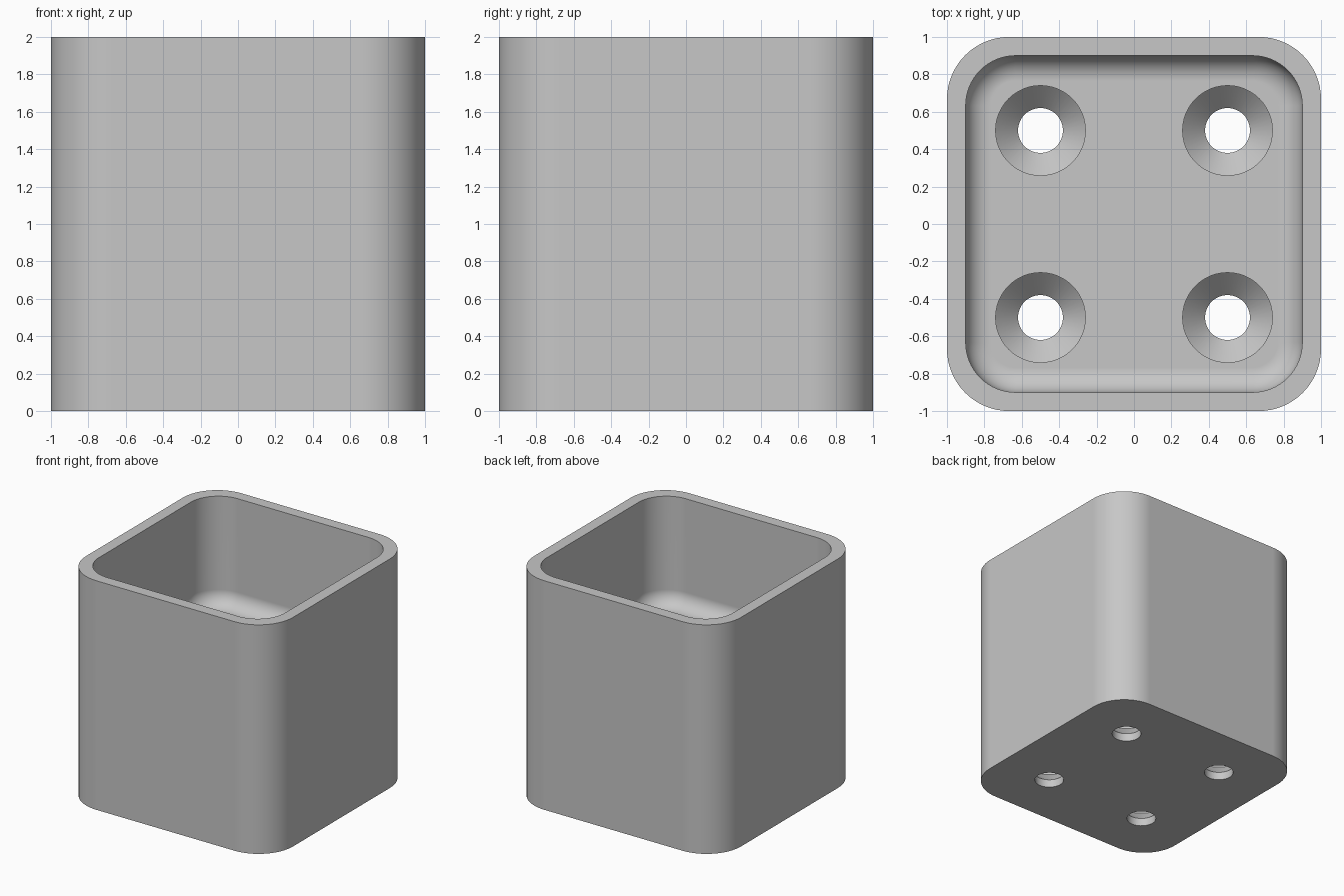
import bpy, bmesh, math

cube = bpy.data.objects.get("Cube")
if cube:
    bpy.data.objects.remove(cube, do_unlink=True)

FLOOR = 1.05      # height of the inner floor
FILLET = 0.133    # rounding where the walls meet the floor
ARC = 16          # segments per rounded corner

grey = bpy.data.materials.new("light_grey")
grey.use_nodes = True
colour = (0.57, 0.57, 0.57, 1)
grey.diffuse_color = colour
grey.node_tree.nodes["Principled BSDF"].inputs["Base Color"].default_value = colour


def rounded_square(half, radius, z):
    """Points of a square outline with round corners."""
    points = []
    c = half - radius
    for k, (sx, sy) in enumerate([(1, 1), (-1, 1), (-1, -1), (1, -1)]):
        for i in range(ARC + 1):
            a = math.pi / 2 * (k + i / ARC)
            points.append((sx * c + radius * math.cos(a),
                           sy * c + radius * math.sin(a), z))
    return points


def circle(x, y, radius, z, n=48):
    return [(x + radius * math.cos(2 * math.pi * i / n),
             y + radius * math.sin(2 * math.pi * i / n), z) for i in range(n)]


def loft(bm, outlines):
    """Skin a closed solid through a stack of outlines."""
    rings = [[bm.verts.new(p) for p in o] for o in outlines]
    n = len(rings[0])
    for a, b in zip(rings, rings[1:]):
        for i in range(n):
            j = (i + 1) % n
            bm.faces.new((a[i], a[j], b[j], b[i]))
    bm.faces.new(rings[0][::-1])
    bm.faces.new(rings[-1])


def make_object(name, bm):
    bmesh.ops.recalc_face_normals(bm, faces=bm.faces)
    mesh = bpy.data.meshes.new(name)
    bm.to_mesh(mesh)
    bm.free()
    mesh.materials.append(grey)
    obj = bpy.data.objects.new(name, mesh)
    bpy.context.collection.objects.link(obj)
    return obj


# Cup body: outer wall, rim, inner wall, filleted floor
outlines = [rounded_square(1, 0.333, 0), rounded_square(1, 0.333, 2),
            rounded_square(0.9, 0.267, 2)]
for i in range(9):
    a = math.pi / 2 * i / 8
    inset = FILLET * (1 - math.cos(a))
    outlines.append(rounded_square(0.9 - inset, 0.267 - inset,
                                   FLOOR + FILLET * (1 - math.sin(a))))
bm = bmesh.new()
loft(bm, outlines)
body = make_object("cup_body", bm)

# Four screw wells with a conical seat
bm = bmesh.new()
for x in (-0.5, 0.5):
    for y in (-0.5, 0.5):
        loft(bm, [circle(x, y, r, z) for r, z in
                  [(0.12, -0.1), (0.12, 0.07), (0.24, 0.19), (0.24, FLOOR + 0.2)]])
cutter = make_object("screw_well_cutter", bm)
cutter.hide_render = True

bpy.context.view_layer.objects.active = body
body.select_set(True)
cut = body.modifiers.new("screw_wells", "BOOLEAN")
cut.object = cutter
cut.operation = "DIFFERENCE"
cut.solver = "EXACT"
bpy.ops.object.modifier_apply(modifier=cut.name)
bpy.data.objects.remove(cutter, do_unlink=True)

# Smooth rounded areas, crisp rims and flat walls
bpy.ops.object.shade_smooth_by_angle(angle=math.radians(30))
weighted = body.modifiers.new("even_normals", "WEIGHTED_NORMAL")
weighted.keep_sharp = True
